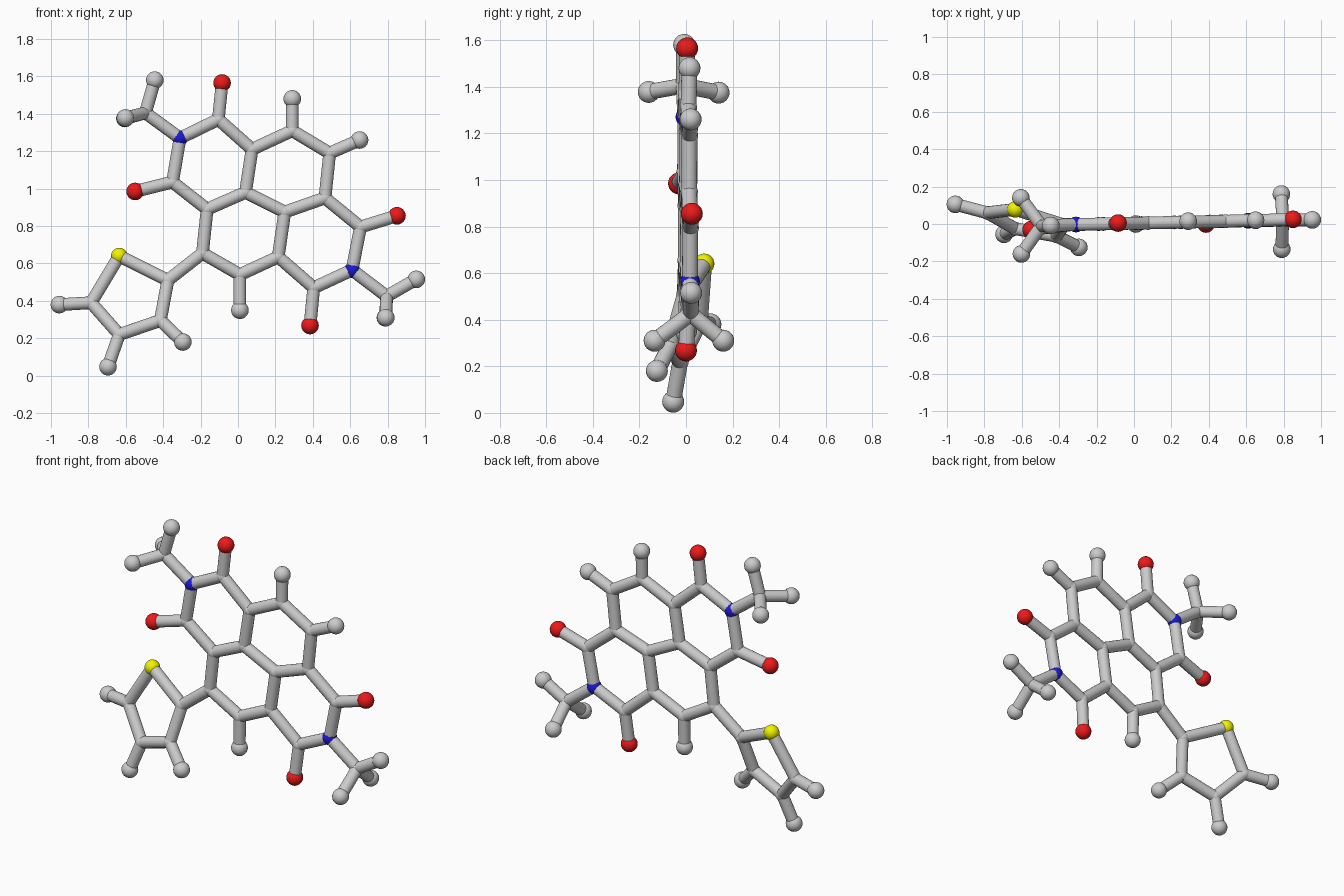
import bpy
from mathutils import Vector

if "Cube" in bpy.data.objects:
    bpy.data.objects.remove(bpy.data.objects["Cube"])

BOND, JOINT, END = 0.034, 0.037, 0.047

def colour(name, rgb):
    m = bpy.data.materials.new(name)
    m.diffuse_color = (*rgb, 1)
    m.use_nodes = True
    m.node_tree.nodes["Principled BSDF"].inputs["Base Color"].default_value = m.diffuse_color
    return m

RED = colour("red", (0.85, 0.01, 0.01))
BLUE = colour("blue", (0.01, 0.01, 0.7))
YELLOW = colour("yellow", (0.9, 0.9, 0.0))

def flat(x, z):
    # the fused rings lie in a slightly turned plane
    return Vector((x, 0.004 + 0.022 * x, z))

def finish(name, mat=None):
    o = bpy.context.object
    o.name = name
    bpy.ops.object.shade_smooth_by_angle()
    if mat:
        o.data.materials.append(mat)

def ball(name, p, r, mat=None):
    bpy.ops.mesh.primitive_uv_sphere_add(segments=24, ring_count=12, radius=r, location=p)
    finish(name, mat)

def stick(name, a, b):
    d = b - a
    bpy.ops.mesh.primitive_cylinder_add(vertices=20, radius=BOND, depth=d.length,
                                        location=(a + b) / 2,
                                        rotation=d.to_track_quat('Z', 'Y').to_euler())
    finish(name)

# Joints of the four fused rings
J = {
    "n1": flat(-.31, 1.27), "c2": flat(-.105, 1.37), "c3": flat(.075, 1.21),
    "c4": flat(.29, 1.31), "c5": flat(.49, 1.19), "c6": flat(.465, .95),
    "c7": flat(.655, .795), "n2": flat(.61, .565), "c8": flat(.405, .47),
    "c9": flat(.215, .635), "c10": flat(.01, .54), "c11": flat(-.19, .655),
    "c12": flat(-.165, .89), "c13": flat(.04, .98), "c14": flat(.25, .875),
    "c15": flat(-.35, 1.035),
    # methyl centres
    "m1": Vector((-.495, -.01, 1.405)), "m2": Vector((.795, .02, .425)),
    # twisted five-sided ring
    "t1": Vector((-.375, -.005, .51)), "s": Vector((-.635, .078, .64)),
    "t2": Vector((-.785, .06, .39)), "t3": Vector((-.635, -.025, .22)),
    "t4": Vector((-.415, -.065, .295)),
}
chains = ["n1 c2 c3 c4 c5 c6 c7 n2 c8 c9 c10 c11 c12 c15 n1",
          "c3 c13 c12", "c13 c14 c6", "c14 c9", "n1 m1", "n2 m2",
          "c11 t1 s t2 t3 t4 t1"]

for k, p in J.items():
    if k[0] == "n":
        ball("nitrogen_joint", p, 0.042, BLUE)
    elif k == "s":
        ball("sulfur_ball", p, 0.044, YELLOW)
    else:
        ball("carbon_joint", p, JOINT)

for chain in chains:
    ks = chain.split()
    for a, b in zip(ks, ks[1:]):
        stick("ring_bond", J[a], J[b])

# Oxygen ends
for k, p in (("c2", (-.085, .005, 1.565)), ("c7", (.85, .025, .855)),
             ("c8", (.385, 0, .268)), ("c15", (-.55, -.03, .985))):
    stick("oxygen_bond", J[k], Vector(p))
    ball("oxygen_ball", p, END, RED)

# Hydrogen ends
for k, p in (("c4", (.29, .015, 1.48)), ("c5", (.65, .02, 1.26)),
             ("c10", (.01, .0, .35)), ("t2", (-.955, .105, .38)),
             ("t3", (-.695, -.055, .048)), ("t4", (-.295, -.125, .18)),
             ("m1", (-.445, -.008, 1.58)), ("m1", (-.605, .14, 1.375)),
             ("m1", (-.602, -.16, 1.378)), ("m2", (.953, .022, .515)),
             ("m2", (.788, .16, .31)), ("m2", (.79, -.135, .31))):
    stick("hydrogen_bond", J[k], Vector(p))
    ball("hydrogen_ball", p, END)
